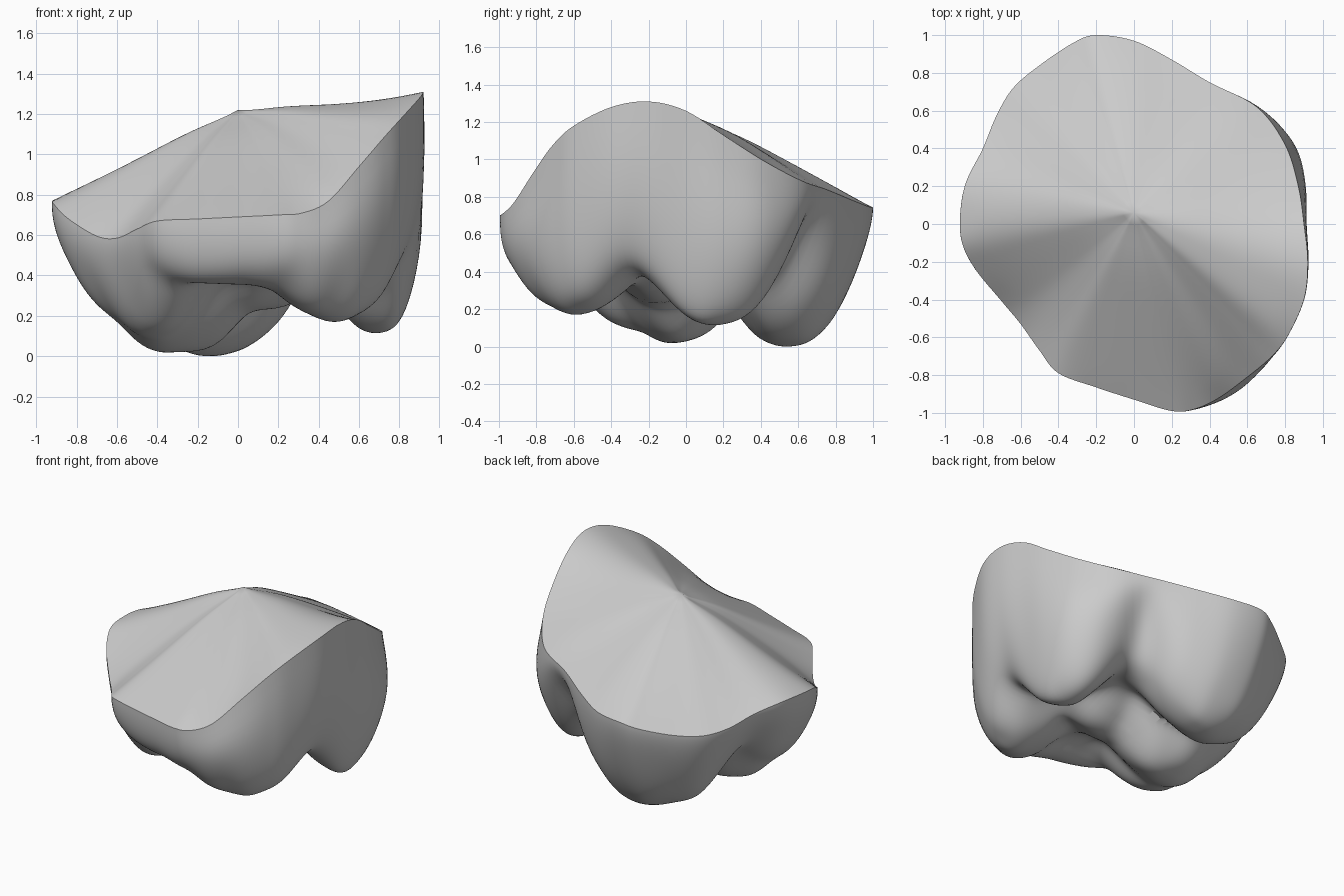
import bpy, bmesh, math
from mathutils import Vector, noise

if "Cube" in bpy.data.objects:
    bpy.data.objects.remove(bpy.data.objects["Cube"])

# Cut rim of the crown, anticlockwise from the right side
RIM = [Vector(p) for p in (
    (.90, 0, 1.26), (.87, .2, 1.13), (.80, .42, .99), (.65, .62, .885), (.40, .75, .84),
    (.20, .87, .79), (0, .97, .75), (-.2, 1, .74), (-.32, .96, .71), (-.5, .84, .67),
    (-.64, .72, .66), (-.73, .57, .68), (-.80, .40, .73), (-.89, .22, .77), (-.92, .05, .77),
    (-.91, -.1, .75), (-.84, -.24, .68), (-.70, -.41, .595), (-.6, -.53, .585),
    (-.5, -.67, .63), (-.4, -.79, .67), (-.2, -.865, .68), (0, -.93, .69), (.2, -.99, .70),
    (.32, -.98, .71), (.45, -.92, .77), (.6, -.81, .94), (.72, -.71, 1.08), (.81, -.6, 1.18),
    (.90, -.4, 1.28), (.92, -.2, 1.31))]
# Cusps: x, y, lowest z, radius along x, radius along y
CUSPS = [(-.18, .57, -.01, .62, .44), (-.30, -.05, .01, .46, .40), (.77, .17, .10, .42, .42),
         (.48, -.62, .17, .38, .40), (0, -.78, .36, .62, .28), (-.44, -.32, .10, .34, .36),
         (.12, -.15, .24, .32, .28), (-.62, -.05, .18, .32, .36)]
# Outer grooves between cusps: angle in degrees, width, depth
GROOVES = [(56, 12, .18), (-15, 11, .035), (152, 12, .045), (-138, 10, .04), (-60, 7, .015)]
# Outward swell of the wall: angle, width, amount
SWELLS = [(22, 20, .075), (-12, 18, .01), (-57, 12, .045), (180, 25, .02)]
PER, TOP, LOW = 6, 16, 46
N = len(RIM) * PER


def rim_point(i):
    k, t = divmod(i, PER)
    t /= PER
    a, b, c, d = (RIM[(k + j) % len(RIM)] for j in (-1, 0, 1, 2))
    return .5 * (2 * b + (c - a) * t + (2 * a - 5 * b + 4 * c - d) * t * t
                 + (3 * b - a - 3 * c + d) * t ** 3)


def around(ang, table):
    total = 0
    for centre, width, amount in table:
        d = (ang - centre + 180) % 360 - 180
        total += amount * math.exp(-(d / width) ** 2)
    return total


def chewing_height(x, y):
    fossa = .47
    soft = 0
    for cx, cy, low, rx, ry in CUSPS:
        d = ((x - cx) / rx) ** 2 + ((y - cy) / ry) ** 2
        soft += math.exp(24 * (fossa - low) * (1.25 * math.exp(-d ** 1.3) - .25))
    z = fossa - math.log(soft + 1) / 24
    return z + .025 * noise.noise(Vector((x * 5, y * 5, .3)))


def wall_point(rim, s):
    ang = math.degrees(math.atan2(rim.y, rim.x))
    lean = math.cos(math.radians(ang + 32))
    p, q = 12 + 7 * lean, 1.9 + .35 * lean
    drop = (1 - s ** p) ** (1 / q)
    groove = around(ang, GROOVES)
    swell = around(ang, SWELLS)
    wave = math.sin(math.pi * min(1, drop) ** 1.2) * s ** 4
    r = s * (1 - groove * drop ** 2.5 * s ** 3) + swell * wave
    x, y = rim.x * r, rim.y * r
    base = chewing_height(x, y) + groove * 1.3 * s ** 4
    return Vector((x, y, rim.z + (base - rim.z) * drop))


def bridge(bm, a, b):
    for i in range(N):
        j = (i + 1) % N
        bm.faces.new((a[i], a[j], b[j], b[i]))


def cap(bm, ring, tip):
    for i in range(N):
        bm.faces.new((ring[i], ring[(i + 1) % N], tip))


bm = bmesh.new()
rims = [rim_point(i) for i in range(N)]
rim_ring = [bm.verts.new(p) for p in rims]

# Smooth fan-shaped cut surface: rim heights blur together towards a rounded peak
peak = Vector((0, .06, 1.25))
ring = rim_ring
heights = [p.z for p in rims]
for k in range(TOP - 1, 0, -1):
    s = k / TOP
    for _ in range(16):
        heights = [(heights[i - 1] + 2 * heights[i] + heights[(i + 1) % N]) / 4
                   for i in range(N)]
    inner = []
    for p, h in zip(rims, heights):
        v = peak.lerp(Vector((p.x, p.y, h)), s)
        v.z -= .03 * math.exp(-(s / .2) ** 2)
        inner.append(bm.verts.new(v))
    bridge(bm, ring, inner)
    ring = inner
cap(bm, ring, bm.verts.new(peak - Vector((0, 0, .03))))

# Bulging walls and chewing surface, rings packed tightly near the rim
ring = rim_ring
for k in range(1, LOW):
    s = 1 - (k / LOW) ** 1.9
    inner = [bm.verts.new(wall_point(p, s)) for p in rims]
    bridge(bm, inner, ring)
    ring = inner
tip = bm.verts.new((0, 0, chewing_height(0, 0)))
cap(bm, ring[::-1], tip)

# Rest the lowest cusp on the ground
low = min(v.co.z for v in bm.verts)
for v in bm.verts:
    v.co.z -= low * max(0, 1 - v.co.z / .6)
bmesh.ops.recalc_face_normals(bm, faces=bm.faces)

mesh = bpy.data.meshes.new("tooth_crown")
bm.to_mesh(mesh)
bm.free()
crown = bpy.data.objects.new("tooth_crown", mesh)
bpy.context.collection.objects.link(crown)
bpy.context.view_layer.objects.active = crown
crown.select_set(True)
bpy.ops.object.shade_smooth_by_angle(angle=math.radians(40))
